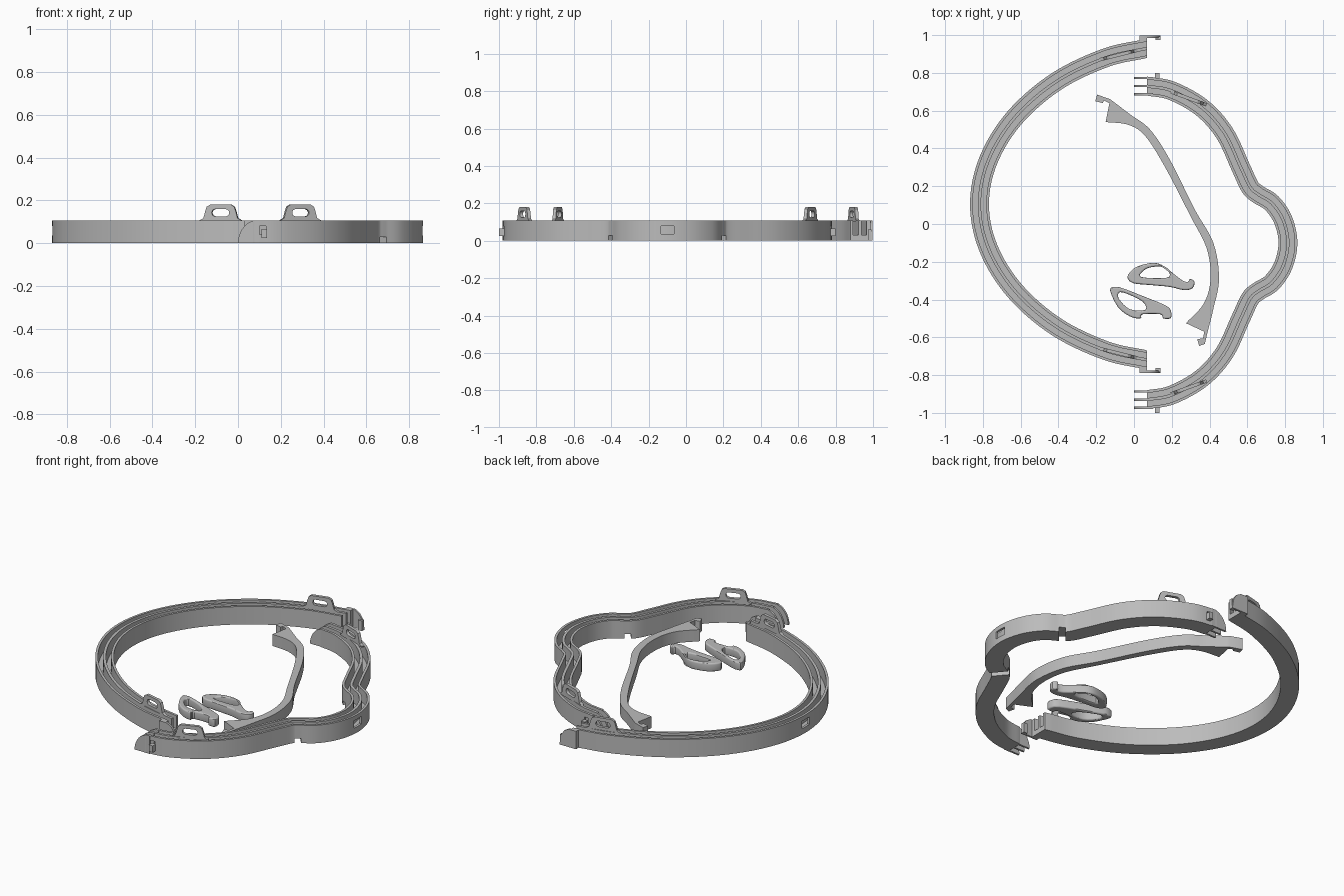
import bpy
import bmesh
from math import radians, sin, cos, pi
from mathutils import Matrix, Vector

if "Cube" in bpy.data.objects:
    bpy.data.objects.remove(bpy.data.objects["Cube"])

grey = bpy.data.materials.new("plain grey")
grey.use_nodes = True
grey.diffuse_color = (.5, .5, .5, 1)
grey.node_tree.nodes["Principled BSDF"].inputs["Base Color"].default_value = (.5, .5, .5, 1)

HEIGHT = .107
FLOOR = .03
HALF = .05
MID_A = .105     # mirror line of the large ring
MID_B = -.1      # mirror line of the small ring


def add_mesh(name, mesh):
    obj = bpy.data.objects.new(name, mesh)
    bpy.context.collection.objects.link(obj)
    mesh.materials.clear()
    mesh.materials.append(grey)
    return obj


def activate(obj):
    bpy.ops.object.select_all(action='DESELECT')
    obj.select_set(True)
    bpy.context.view_layer.objects.active = obj


def soften(obj, angle=30):
    activate(obj)
    bpy.ops.object.shade_smooth_by_angle(angle=radians(angle))


def spline(points, steps=8, closed=False):
    """Catmull-Rom curve through flat points."""
    pts = [Vector(p) for p in points]
    if closed:
        pts = [pts[-1]] + pts + pts[:2]
    else:
        pts = [pts[0] * 2 - pts[1]] + pts + [pts[-1] * 2 - pts[-2]]
    out = []
    for a, b, c, d in zip(pts, pts[1:], pts[2:], pts[3:]):
        for i in range(steps):
            t = i / steps
            out.append(.5 * (2 * b + (c - a) * t + (2 * a - 5 * b + 4 * c - d) * t ** 2
                             + (3 * b - a - 3 * c + d) * t ** 3))
    if not closed:
        out.append(pts[-2])
    return out


def mirrored(half, middle):
    """Half path ending on the mirror line -> whole path."""
    return ([(x, middle + y) for x, y in half]
            + [(x, middle - y) for x, y in reversed(half[:-1])])


def box(name, low, high, matrix=Matrix()):
    low, high = Vector(low), Vector(high)
    bm = bmesh.new()
    bmesh.ops.create_cube(bm, size=1)
    place = Matrix.Translation((low + high) / 2) @ Matrix.Diagonal((*(high - low), 1))
    bmesh.ops.transform(bm, matrix=matrix @ place, verts=bm.verts)
    mesh = bpy.data.meshes.new(name)
    bm.to_mesh(mesh)
    bm.free()
    return add_mesh(name, mesh)


def plate(name, loops, thick, matrix, bevel=0):
    """Extruded flat outline; further loops are holes."""
    curve = bpy.data.curves.new(name, 'CURVE')
    curve.dimensions = '2D'
    curve.fill_mode = 'BOTH'
    curve.extrude = thick / 2 - bevel
    curve.bevel_depth = bevel
    curve.bevel_resolution = 2
    curve.offset = -bevel
    for loop in loops:
        s = curve.splines.new('POLY')
        s.points.add(len(loop) - 1)
        for point, p in zip(s.points, loop):
            point.co = (p[0], p[1], 0, 1)
        s.use_cyclic_u = True
    temp = bpy.data.objects.new(name + " outline", curve)
    bpy.context.collection.objects.link(temp)
    graph = bpy.context.evaluated_depsgraph_get()
    mesh = bpy.data.meshes.new_from_object(temp.evaluated_get(graph))
    bpy.data.objects.remove(temp)
    mesh.transform(matrix)
    obj = add_mesh(name, mesh)
    soften(obj)
    return obj


def upright(x, y, angle=0):
    return (Matrix.Translation((x, y, 0)) @ Matrix.Rotation(radians(angle), 4, 'Z')
            @ Matrix.Rotation(pi / 2, 4, 'X'))


def channel(name, path):
    """Sweep a section with three walls and two grooves along a path."""
    right = [(HALF, 0), (HALF, HEIGHT), (.036, HEIGHT), (.036, FLOOR),
             (.008, FLOOR), (.008, HEIGHT)]
    section = right + [(-u, z) for u, z in reversed(right)]
    bm = bmesh.new()
    rings = []
    last = len(path) - 1
    for i, p in enumerate(path):
        t = (path[min(i + 1, last)] - path[max(i - 1, 0)]).normalized()
        if i in (0, last):
            t = Vector((1 if t.x > 0 else -1, 0))
        side = Vector((t.y, -t.x))
        rings.append([bm.verts.new((*(p + side * u), z)) for u, z in section])
    for a, b in zip(rings, rings[1:]):
        for i in range(len(section)):
            j = (i + 1) % len(section)
            bm.faces.new((a[i], a[j], b[j], b[i]))
    bm.faces.new(rings[0])
    bm.faces.new(rings[-1])
    bmesh.ops.recalc_face_normals(bm, faces=bm.faces)
    mesh = bpy.data.meshes.new(name)
    bm.to_mesh(mesh)
    bm.free()
    return add_mesh(name, mesh)


def cut(obj, cutters):
    for c in cutters:
        c.hide_render = True
        mod = obj.modifiers.new("cut", 'BOOLEAN')
        mod.operation = 'DIFFERENCE'
        mod.solver = 'EXACT'
        mod.object = c
        activate(obj)
        bpy.ops.object.modifier_apply(modifier=mod.name)
        bpy.data.objects.remove(c)
    soften(obj)


# Large open ring with a window in its outer wall
half_a = [(.07, .825), (-.15, .775), (-.41, .65), (-.63, .46), (-.77, .235), (-.818, 0)]
large_ring = channel("large_ring", spline(mirrored(half_a, MID_A)))
cut(large_ring, [box("window", (-.9, MID_A - .035, .035), (-.845, MID_A + .035, .08))])

# Small ring with a rounded bump
half_b = [(.07, .83), (.2, .805), (.36, .715), (.48, .58), (.565, .4), (.615, .295),
          (.66, .255), (.73, .21), (.79, .12), (.815, 0)]
small_ring = channel("small_ring", spline(mirrored(half_b, MID_B)))
holes = [box("window", (.84, MID_B - .035, .035), (.9, MID_B + .035, .08))]
for s in (1, -1):
    turn = Matrix.Translation((.65, MID_B + s * .27, 0)) @ Matrix.Rotation(s * radians(50), 4, 'Z')
    holes.append(box("notch", (-.1, -.018, -.02), (.1, .018, .028), turn))
    y = MID_B + s * .875
    holes.append(box("hook_slot", (.075, y - .025, .04), (.13, y + .025, .08)))
cut(small_ring, holes)

# Hanging tabs, standing on the middle walls
tab_half = [(.1, .1), (.1, HEIGHT), (.082, .117), (.073, .15), (.066, .17), (.05, .18)]
tab = tab_half + [(-x, z) for x, z in reversed(tab_half)]
slot = [(side * .025 + .017 * cos(a), .142 + .017 * sin(a))
        for side, start in ((1, -pi / 2), (-1, pi / 2))
        for a in [start + pi * k / 8 for k in range(9)]]
for s, label in ((1, "back"), (-1, "front")):
    plate("large_tab_" + label, [tab, slot], .018, upright(-.08, MID_A + s * .79, s * 14))
    plate("small_tab_" + label, [tab, slot], .018, upright(.29, MID_B + s * .765, s * -20))

# Joint fingers, flanges and hooks at the ring ends
finger = [(.09 - .09 * cos(k * pi / 16), HEIGHT * sin(k * pi / 16)) for k in range(9)]
finger += [(.1, HEIGHT), (.1, 0)]
flange = [(.03, 0), (.03, HEIGHT), (.08, HEIGHT), (.11, .09), (.13, .06), (.14, 0)]
for s, label in ((1, "back"), (-1, "front")):
    for number, off in enumerate((-.043, 0, .043)):
        plate(f"finger_{label}_{number}", [finger], .012, upright(0, MID_B + s * (.83 + off)))
    plate("flange_" + label, [flange], .012, upright(0, MID_A + s * .887))
    y = MID_A + s * .878
    box("flange_lip_" + label, (.115, y - .01, 0), (.14, y + .01, .06))
    box("flange_root_" + label, (.03, y - .014, 0), (.07, y + .014, HEIGHT))
    y = MID_B + s * .885
    box("hook_" + label, (.11, y - .015, .025), (.135, y + .015, .065))

# Curved brace with wedge ends and hooks
outer = [(-.125, .66), (-.02, .58), (.085, .5), (.19, .34), (.32, .08), (.42, -.1),
         (.45, -.29), (.42, -.45), (.39, -.57)]
inner = [(.275, -.525), (.37, -.42), (.405, -.29), (.385, -.13), (.3, .04), (.165, .3),
         (.06, .465), (-.03, .525), (-.15, .54)]
low_hook = [(.375, -.635), (.345, -.645), (.335, -.61), (.365, -.605), (.372, -.57)]
high_hook = [(-.13, .64), (-.16, .655), (-.165, .64), (-.205, .65), (-.195, .685)]
brace = spline(outer) + low_hook + spline(inner) + high_hook
plate("brace", [brace], .07, Matrix.Translation((0, 0, .035)))

# Two loose clips
clip_a = [(-.035, -.28), (0, -.235), (.06, -.212), (.125, -.208), (.18, -.24), (.25, -.295),
          (.285, -.307), (.295, -.29), (.32, -.305), (.31, -.34), (.265, -.35),
          (.19, -.333), (.085, -.323), (-.005, -.313)]
gap_a = [(.035, -.28), (.06, -.24), (.11, -.226), (.155, -.23), (.188, -.26), (.17, -.285)]
clip_b = [(-.127, -.35), (-.1, -.333), (-.06, -.34), (.03, -.375), (.165, -.43), (.195, -.46),
          (.195, -.498), (.155, -.5), (.14, -.478), (.045, -.478), (.035, -.5),
          (-.02, -.49), (-.085, -.44)]
gap_b = [(-.085, -.375), (-.058, -.362), (.045, -.41), (.06, -.455), (-.02, -.452), (-.07, -.41)]
for name, rim, gap in (("clip_back", clip_a, gap_a), ("clip_front", clip_b, gap_b)):
    plate(name, [spline(rim, 3, True), spline(gap, 3, True)], .05,
          Matrix.Translation((0, 0, .025)), .008)
